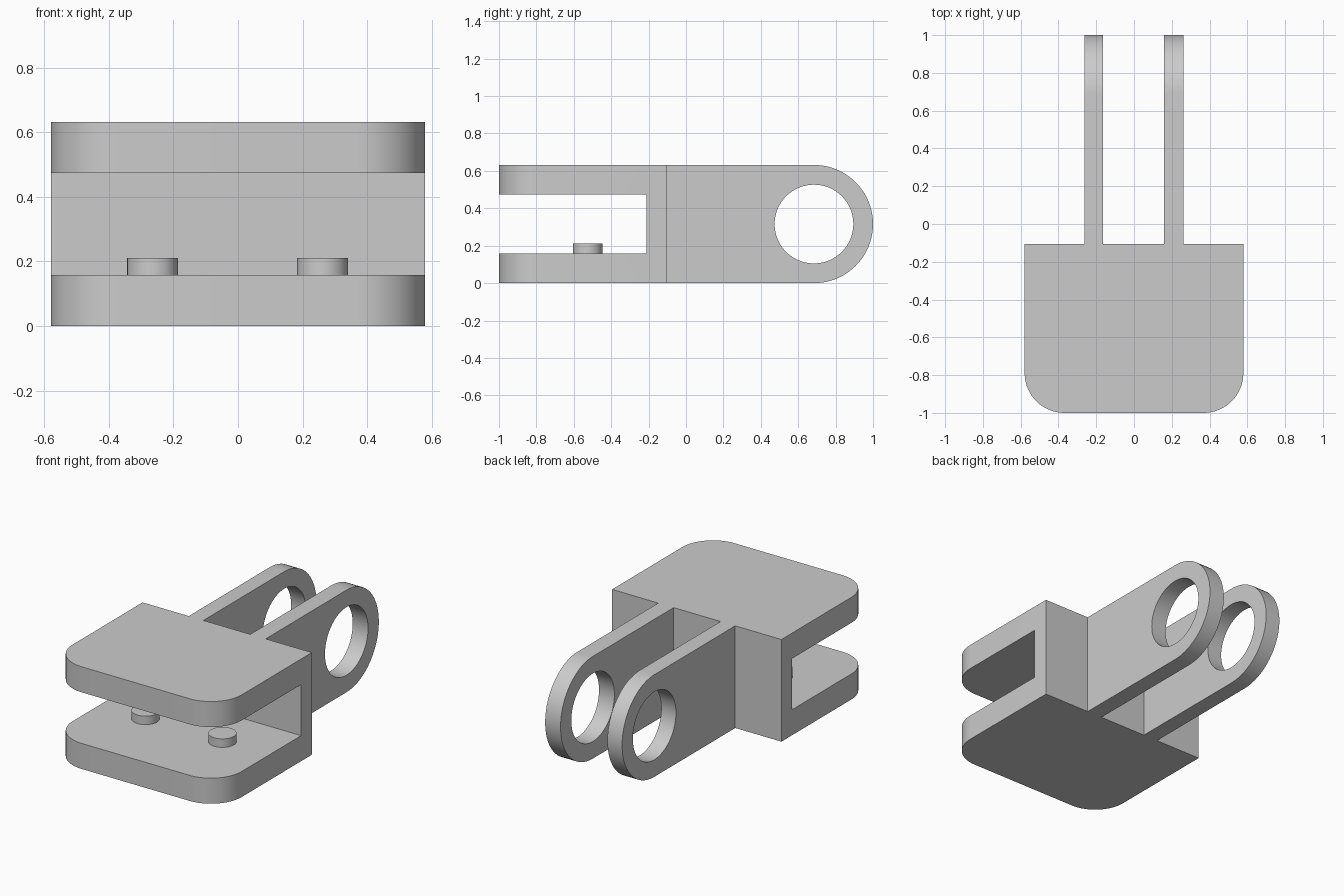
import bpy
import bmesh
from math import cos, sin, pi, radians
from mathutils import Vector

cube = bpy.data.objects.get("Cube")
if cube:
    bpy.data.objects.remove(cube, do_unlink=True)

# Shared dimensions
UNIT = 2 / 19
HEIGHT = 6 * UNIT
HALF_WIDTH = 5.5 * UNIT
WALL_BACK = -UNIT
EYE_Y, EYE_Z = 1 - HEIGHT / 2, HEIGHT / 2

grey = bpy.data.materials.new("plain grey")
grey.use_nodes = True
colour = (0.6, 0.6, 0.6, 1)
grey.diffuse_color = colour
grey.node_tree.nodes["Principled BSDF"].inputs["Base Color"].default_value = colour


def arc(cx, cy, r, start, end, steps):
    """Points along an arc, both ends included."""
    angles = [start + (end - start) * i / steps for i in range(steps + 1)]
    return [(cx + r * cos(a), cy + r * sin(a)) for a in angles]


def side_prism(loops, x0, x1):
    """Extrude side outlines (y, z), the later ones being holes, from x0 to x1."""
    bm = bmesh.new()
    edges = []
    for loop in loops:
        verts = [bm.verts.new((x0, y, z)) for y, z in loop]
        edges += [bm.edges.new((v, verts[i - 1])) for i, v in enumerate(verts)]
    bmesh.ops.triangle_fill(bm, use_beauty=True, edges=edges, normal=(-1, 0, 0))
    result = bmesh.ops.extrude_face_region(bm, geom=bm.faces[:], use_keep_orig=True)
    moved = [g for g in result["geom"] if isinstance(g, bmesh.types.BMVert)]
    bmesh.ops.translate(bm, verts=moved, vec=Vector((x1 - x0, 0, 0)))
    bmesh.ops.dissolve_limit(bm, angle_limit=radians(0.5),
                             verts=bm.verts[:], edges=bm.edges[:])
    bmesh.ops.recalc_face_normals(bm, faces=bm.faces[:])
    return bm


def finish(name, bm):
    mesh = bpy.data.meshes.new(name)
    bm.to_mesh(mesh)
    bm.free()
    mesh.materials.append(grey)
    obj = bpy.data.objects.new(name, mesh)
    bpy.context.collection.objects.link(obj)
    bpy.ops.object.select_all(action="DESELECT")
    obj.select_set(True)
    bpy.context.view_layer.objects.active = obj
    bpy.ops.object.shade_smooth_by_angle(angle=radians(30))


# Clamp body: C-shaped side profile with rounded front corners
low, high, inner = 1.5 * UNIT, 4.5 * UNIT, -2 * UNIT
profile = [(-1, 0), (WALL_BACK, 0), (WALL_BACK, HEIGHT), (-1, HEIGHT),
           (-1, high), (inner, high), (inner, low), (-1, low)]
bm = side_prism([profile], -HALF_WIDTH, HALF_WIDTH)
corners = [e for e in bm.edges
           if all(v.co.y < -0.99 for v in e.verts)
           and abs(e.verts[0].co.x - e.verts[1].co.x) < 0.01]
bmesh.ops.bevel(bm, geom=corners, offset=2 * UNIT, segments=16,
                profile=0.5, affect="EDGES")
finish("clamp_body", bm)

# Hinge lugs: rounded arms with a round eye
arm = [(WALL_BACK, 0)] + arc(EYE_Y, EYE_Z, HEIGHT / 2, -pi / 2, pi / 2, 40)
arm.append((WALL_BACK, HEIGHT))
eye = arc(EYE_Y, EYE_Z, 2 * UNIT, 0, 2 * pi, 64)[:-1]
for name, x0, x1 in (("right_hinge_lug", -0.263, -0.163),
                     ("left_hinge_lug", 0.158, 0.263)):
    finish(name, side_prism([arm, eye], x0, x1))

# Locating pins on the lower plate
for name, x in (("right_pin", -0.264), ("left_pin", 0.262)):
    bm = bmesh.new()
    bmesh.ops.create_cone(bm, cap_ends=True, segments=48, radius1=0.079,
                          radius2=0.079, depth=UNIT / 2)
    bmesh.ops.translate(bm, verts=bm.verts[:],
                        vec=Vector((x, -5 * UNIT, low + UNIT / 4)))
    finish(name, bm)
